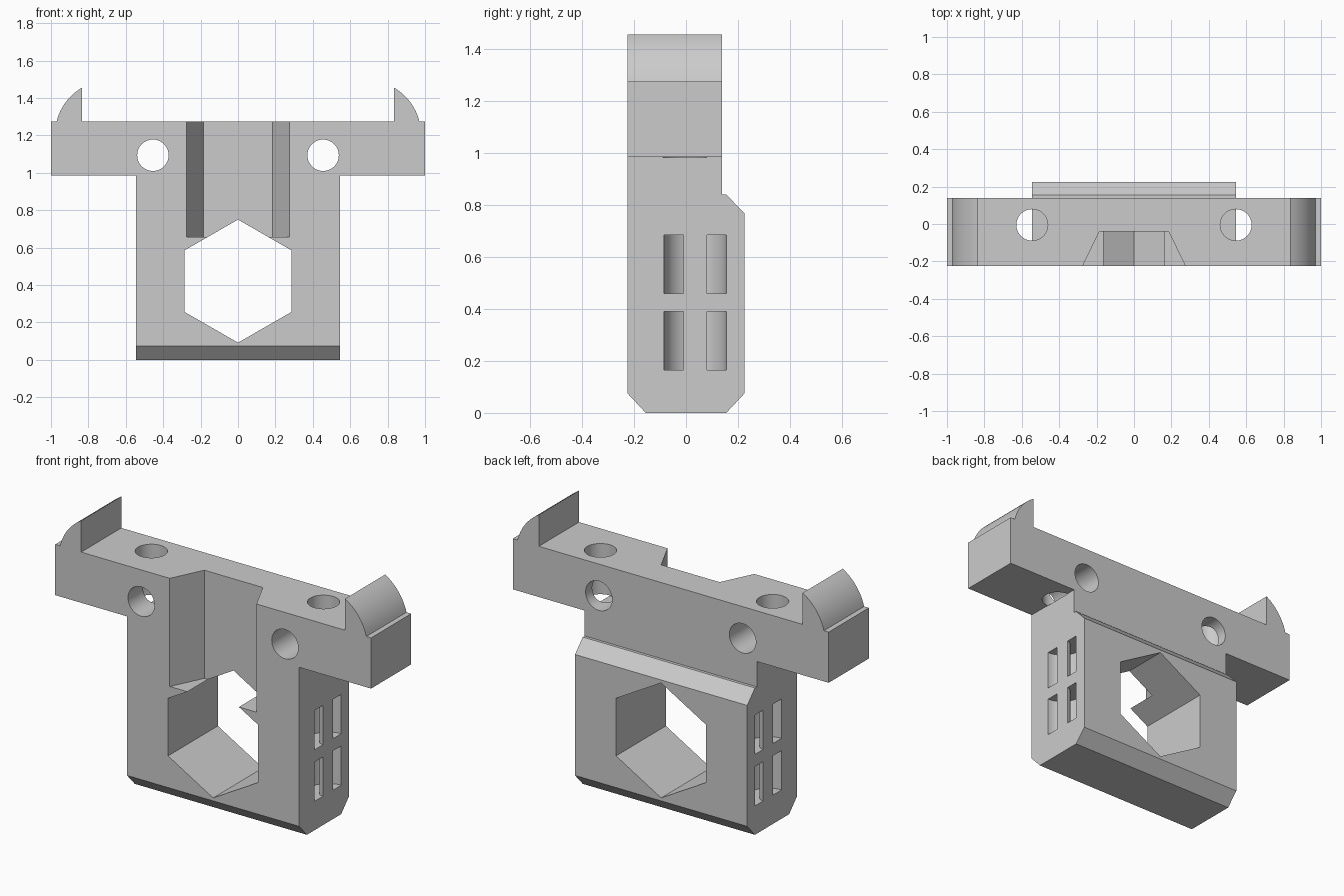
import bpy, bmesh, math

if "Cube" in bpy.data.objects:
    bpy.data.objects.remove(bpy.data.objects["Cube"])

grey = bpy.data.materials.new("grey plastic")
grey.diffuse_color = (0.6, 0.6, 0.6, 1)
grey.use_nodes = True
grey.node_tree.nodes["Principled BSDF"].inputs["Base Color"].default_value = grey.diffuse_color


def prism(name, pts, axis, lo, hi):
    """Extrude a 2D outline along an axis; outline is (y,z), (x,z) or (x,y)."""
    def place(p, t):
        return {"x": (t, p[0], p[1]), "y": (p[0], t, p[1]), "z": (p[0], p[1], t)}[axis]
    bm = bmesh.new()
    a = [bm.verts.new(place(p, lo)) for p in pts]
    b = [bm.verts.new(place(p, hi)) for p in pts]
    bm.faces.new(a)
    bm.faces.new(b)
    n = len(pts)
    for i in range(n):
        j = (i + 1) % n
        bm.faces.new((a[i], a[j], b[j], b[i]))
    bmesh.ops.recalc_face_normals(bm, faces=bm.faces)
    me = bpy.data.meshes.new(name)
    bm.to_mesh(me)
    bm.free()
    me.materials.append(grey)
    ob = bpy.data.objects.new(name, me)
    bpy.context.collection.objects.link(ob)
    return ob


def arc(cx, cy, r, a0, a1, n):
    return [(cx + r * math.cos(math.radians(a0 + (a1 - a0) * i / n)),
             cy + r * math.sin(math.radians(a0 + (a1 - a0) * i / n))) for i in range(n + 1)]


def circle(cx, cy, r, n=48):
    return arc(cx, cy, r, 0, 360, n)[:-1]


def boolean(ob, cutter, op):
    m = ob.modifiers.new("cut", "BOOLEAN")
    m.operation, m.solver, m.object = op, "EXACT", cutter
    bpy.context.view_layer.objects.active = ob
    bpy.ops.object.modifier_apply(modifier=m.name)
    bpy.data.objects.remove(cutter)


# Front outline: T shape with a curved horn on each arm
x0, z0, x1, z1, r = 0.97, 1.275, 0.835, 1.455, 0.29
chord = math.hypot(x1 - x0, z1 - z0)
h = math.sqrt(r * r - chord * chord / 4)
cx = (x0 + x1) / 2 - h * (z1 - z0) / chord
cz = (z0 + z1) / 2 + h * (x1 - x0) / chord
start = math.degrees(math.atan2(z0 - cz, x0 - cx))
end = math.degrees(math.atan2(z1 - cz, x1 - cx))
half = [(0.545, -0.1), (0.545, 0.985), (1, 0.985), (1, 1.275)]
half += arc(cx, cz, r, start, end, 12) + [(0.835, 1.275)]
outline = half + [(-x, z) for x, z in reversed(half)]
bracket = prism("bracket", outline, "y", -0.4, 0.4)

# Side profile: chamfered foot and stepped back
side = [(-0.225, 0.075), (-0.155, 0), (0.155, 0), (0.225, 0.075), (0.225, 0.767),
        (0.155, 0.84), (0.138, 0.84), (0.138, 1.6), (-0.225, 1.6)]
boolean(bracket, prism("side_profile", side, "x", -1.2, 1.2), "INTERSECT")

# Hexagonal opening
hexagon = [(0, 0.75), (0.285, 0.586), (0.285, 0.256), (0, 0.092), (-0.285, 0.256), (-0.285, 0.586)]
boolean(bracket, prism("hex_cutter", hexagon, "y", -0.5, 0.5), "DIFFERENCE")

# Tapered groove in the front
groove = [(-0.311, -0.3), (0.311, -0.3), (0.185, -0.04), (-0.185, -0.04)]
boolean(bracket, prism("groove_cutter", groove, "z", 0.656, 1.6), "DIFFERENCE")

for s in (-1, 1):
    # Screw holes, front to back and from the top
    boolean(bracket, prism("cross_hole", circle(s * 0.455, 1.094, 0.084), "y", -0.5, 0.5), "DIFFERENCE")
    boolean(bracket, prism("top_hole", circle(s * 0.545, -0.005, 0.084), "z", 0.983, 1.6), "DIFFERENCE")
    # Curved tie slots in the sides
    loop = [(0.6, 0.155)] + arc(0.545, 0.035, 0.12, 90, 270, 24) + [(0.6, -0.085), (0.6, -0.01)]
    loop += arc(0.545, 0.035, 0.045, 270, 90, 24) + [(0.6, 0.08)]
    for lo, hi in ((0.165, 0.39), (0.46, 0.685)):
        boolean(bracket, prism("tie_slot", [(s * x, y) for x, y in loop], "z", lo, hi), "DIFFERENCE")

bpy.ops.object.select_all(action="DESELECT")
bracket.select_set(True)
bpy.context.view_layer.objects.active = bracket
bpy.ops.object.shade_smooth_by_angle(angle=math.radians(25))
